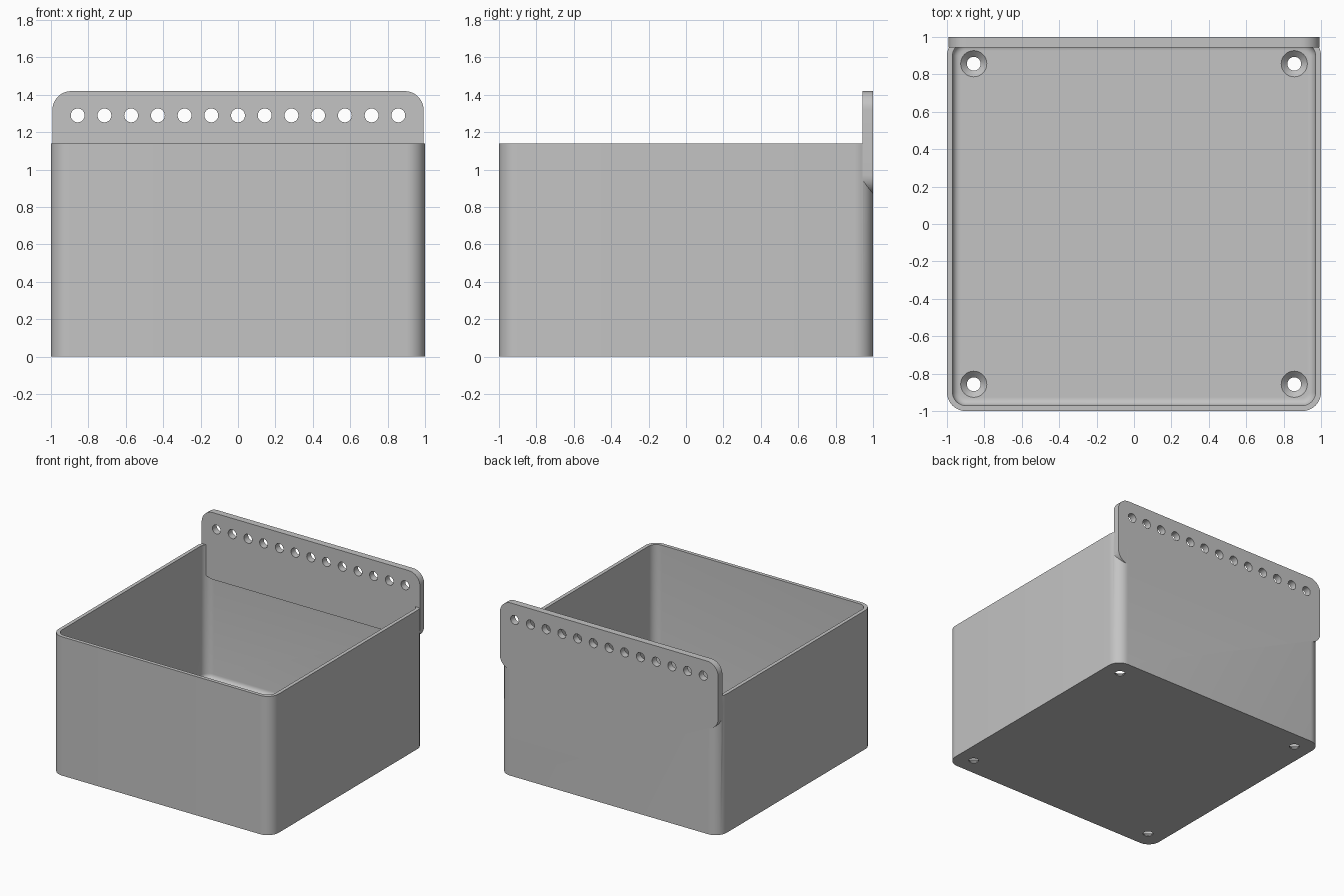
import bpy, bmesh
from math import sin, cos, pi, radians

cube = bpy.data.objects.get("Cube")
if cube:
    bpy.data.objects.remove(cube, do_unlink=True)

WALL, FLOOR, HEIGHT = 0.03, 0.04, 1.14
RAIL_FRONT, RAIL_LOW, RAIL_TOP = 0.945, 0.87, 1.42
HOLE_R, SINK_R, HOLE_X, HOLE_Z = 0.037, 0.07, 0.857, 1.29

grey = bpy.data.materials.new("light grey")
grey.use_nodes = True
grey.diffuse_color = (0.55, 0.55, 0.55, 1)
grey.node_tree.nodes["Principled BSDF"].inputs["Base Color"].default_value = grey.diffuse_color


def rounded_rect(half_w, half_h, radius, steps=10):
    """Outline of a rectangle with rounded corners, centred on the origin."""
    pts = []
    for i, (sx, sy) in enumerate(((1, 1), (-1, 1), (-1, -1), (1, -1))):
        for k in range(steps + 1):
            a = (i + k / steps) * pi / 2
            pts.append((round(sx * (half_w - radius) + radius * cos(a), 5),
                        round(sy * (half_h - radius) + radius * sin(a), 5)))
    return pts


def circle(radius, sides=32):
    return [(radius * cos(2 * pi * i / sides), radius * sin(2 * pi * i / sides))
            for i in range(sides)]


def loft(bm, loops):
    """Closed skin through matching loops of points."""
    rings = [[bm.verts.new(p) for p in loop] for loop in loops]
    n = len(rings[0])
    for low, high in zip(rings, rings[1:]):
        for i in range(n):
            j = (i + 1) % n
            bm.faces.new((low[i], low[j], high[j], high[i]))
    bm.faces.new(rings[0][::-1])
    bm.faces.new(rings[-1])


def make(name, solids):
    bm = bmesh.new()
    for loops in solids:
        loft(bm, loops)
    bmesh.ops.recalc_face_normals(bm, faces=bm.faces)
    mesh = bpy.data.meshes.new(name)
    bm.to_mesh(mesh)
    bm.free()
    mesh.materials.append(grey)
    obj = bpy.data.objects.new(name, mesh)
    bpy.context.collection.objects.link(obj)
    return obj


def combine(target, tool, operation):
    """Apply a boolean and discard the tool."""
    tool.hide_render = True
    mod = target.modifiers.new(tool.name, 'BOOLEAN')
    mod.object, mod.operation, mod.solver = tool, operation, 'EXACT'
    bpy.context.view_layer.objects.active = target
    bpy.ops.object.modifier_apply(modifier=mod.name)
    bpy.data.objects.remove(tool, do_unlink=True)


def at_z(outline, z, cx=0, cy=0):
    return [(x + cx, y + cy, z) for x, y in outline]


def at_y(outline, y, cx, cz):
    return [(x + cx, y, z + cz) for x, z in outline]


# Outer box
outer = rounded_rect(1, 1, 0.1)
box = make("storage_box", [[at_z(outer, 0), at_z(outer, HEIGHT)]])

# Cavity with a filleted floor edge
fillet, steps = 0.04, 6
loops = []
for k in range(steps + 1):
    a = k / steps * pi / 2
    inset = WALL + fillet * (1 - sin(a))
    loops.append(at_z(rounded_rect(1 - inset, 1 - inset, 0.1 - inset),
                      FLOOR + fillet * (1 - cos(a))))
loops.append(at_z(rounded_rect(1 - WALL, 1 - WALL, 0.1 - WALL), HEIGHT + 0.1))
combine(box, make("cavity_cutter", [loops]), 'DIFFERENCE')

# Hanging rail along the back wall
plate = rounded_rect(0.992, (RAIL_TOP - RAIL_LOW) / 2, 0.1)
mid = (RAIL_TOP + RAIL_LOW) / 2
combine(box, make("hanging_rail", [[at_y(plate, RAIL_FRONT, 0, mid), at_y(plate, 1, 0, mid)]]), 'UNION')

# Row of rail holes and four countersunk floor holes
small, large = circle(HOLE_R), circle(SINK_R)
holes = []
for i in range(13):
    x = HOLE_X * (i - 6) / 6
    holes.append([at_y(small, 0.9, x, HOLE_Z), at_y(small, 1.1, x, HOLE_Z)])
for x in (-HOLE_X, HOLE_X):
    for y in (-HOLE_X, HOLE_X):
        holes.append([at_z(c, z, x, y) for c, z in
                      ((small, -0.1), (small, 0.008), (large, FLOOR), (large, 0.1))])
combine(box, make("hole_cutter", holes), 'DIFFERENCE')

# Smooth the rounded corners, keep edges crisp
bpy.ops.object.select_all(action='DESELECT')
box.select_set(True)
bpy.context.view_layer.objects.active = box
bpy.ops.object.shade_smooth_by_angle(angle=radians(30))
